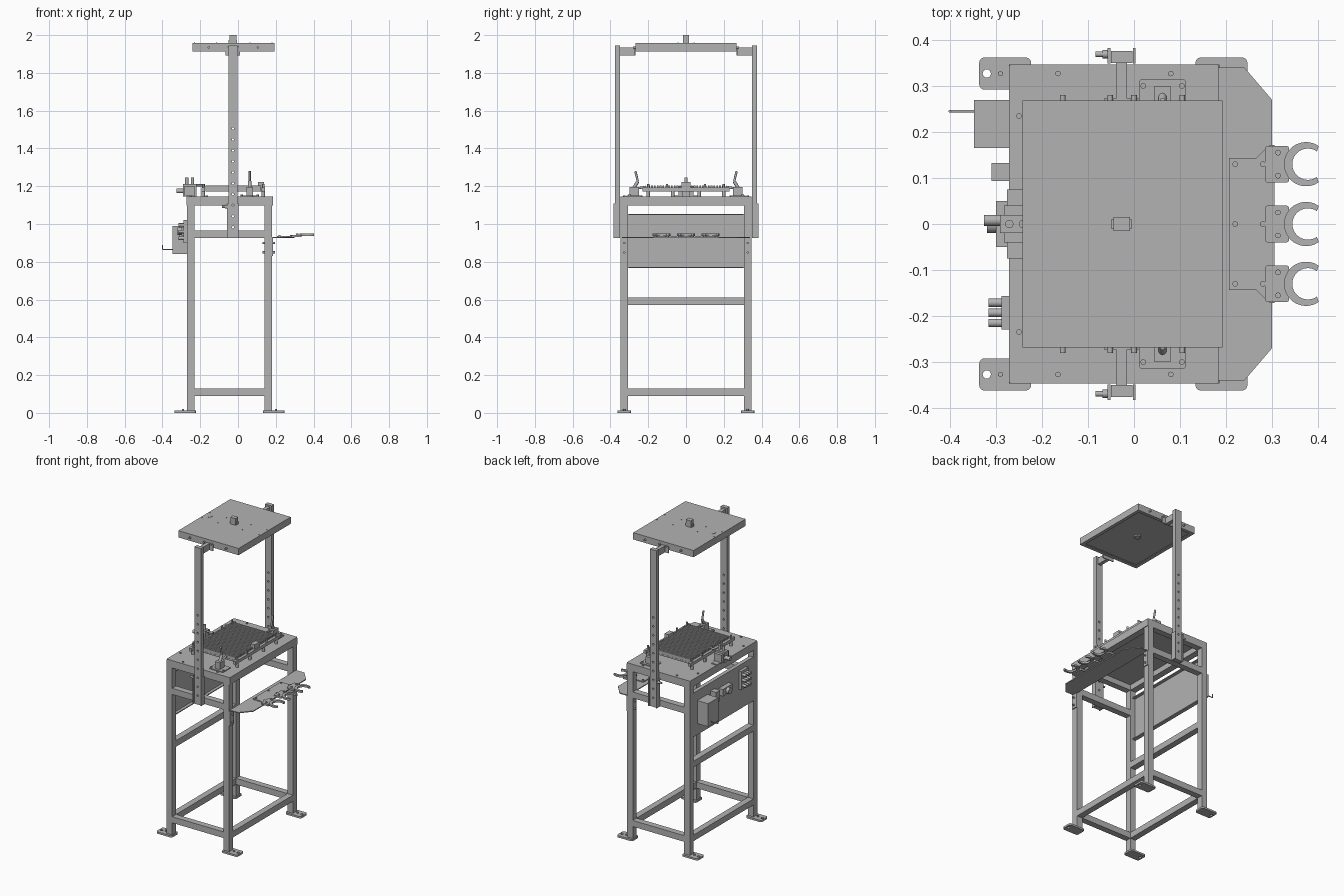
import bpy, bmesh, math
from mathutils import Vector, Matrix

cube = bpy.data.objects.get("Cube")
if cube:
    bpy.data.objects.remove(cube, do_unlink=True)

steel = bpy.data.materials.new("plain grey steel")
steel.use_nodes = True
steel.diffuse_color = (.45, .45, .45, 1)
steel.node_tree.nodes["Principled BSDF"].inputs["Base Color"].default_value = steel.diffuse_color

X, Y, Z = Matrix.Identity(3)


def finish(name, bm):
    bmesh.ops.recalc_face_normals(bm, faces=bm.faces)
    mesh = bpy.data.meshes.new(name)
    bm.to_mesh(mesh)
    bm.free()
    mesh.materials.append(steel)
    part = bpy.data.objects.new(name, mesh)
    bpy.context.collection.objects.link(part)
    return part


def around(centre, width):
    return centre - width / 2, centre + width / 2


def rise(base, height):
    return base, base + height


def grid(xs, ys, zs):
    return [Vector((x, y, z)) for x in xs for y in ys for z in zs]


def boxes(name, spans):
    bm = bmesh.new()
    for span in spans:
        low, high = (Vector(corner) for corner in zip(*span))
        place = Matrix.Translation((low + high) / 2)
        bmesh.ops.create_cube(bm, size=1, matrix=place @ Matrix.Diagonal((*(high - low), 1)))
    return finish(name, bm)


def box(name, x, y, z):
    return boxes(name, [(x, y, z)])


def frame(name, x, y, z, wall):
    # Rectangular ring of four bars
    left, right = x
    near, far = y
    inner = (left + wall, right - wall)
    return boxes(name, [((left, left + wall), y, z), ((right - wall, right), y, z),
                        (inner, (near, near + wall), z), (inner, (far - wall, far), z)])


def rods(name, starts, reach, radius, sides=16):
    bm = bmesh.new()
    turn = reach.to_track_quat("Z", "Y").to_matrix().to_4x4()
    for start in starts:
        bmesh.ops.create_cone(bm, cap_ends=True, segments=sides, radius1=radius, radius2=radius,
                              depth=reach.length, matrix=Matrix.Translation(start + reach / 2) @ turn)
    part = finish(name, bm)
    for face in part.data.polygons:
        face.use_smooth = len(face.vertices) == 4
    return part


def prism(name, outline, z):
    bottom, top = z
    bm = bmesh.new()
    face = bm.faces.new([bm.verts.new((x, y, bottom)) for x, y in outline])
    new = bmesh.ops.extrude_face_region(bm, geom=[face])["geom"]
    bmesh.ops.translate(bm, vec=Z * (top - bottom),
                        verts=[v for v in new if isinstance(v, bmesh.types.BMVert)])
    return finish(name, bm)


def rounded(x, y, radius):
    outline = []
    for step in range(20):
        angle = math.radians(step // 5 * 90 + step % 5 * 22.5)
        across, along = math.cos(angle), math.sin(angle)
        corner_x = x[1] - radius if step // 5 in (0, 3) else x[0] + radius
        corner_y = y[1] - radius if step < 10 else y[0] + radius
        outline.append((corner_x + radius * across, corner_y + radius * along))
    return outline


def symmetric(half):
    return half + [(x, -y) for x, y in reversed(half)]


def mirror(part):
    # Repeat a back part at the front
    part.modifiers.new("front copy", "MIRROR").use_axis = (False, True, False)
    return part


def drill(part, starts, reach, radius):
    cutter = rods("hole_cutter", starts, reach, radius)
    cut = part.modifiers.new("holes", "BOOLEAN")
    cut.object, cut.operation, cut.solver = cutter, "DIFFERENCE", "EXACT"
    graph = bpy.context.evaluated_depsgraph_get()
    mesh = bpy.data.meshes.new_from_object(part.evaluated_get(graph))
    part.modifiers.clear()
    part.data = mesh
    bpy.data.objects.remove(cutter, do_unlink=True)
    return part


# Shared sizes
TUBE, SHEET, BOLT = .04, .006, .006
DECK, RAIL, CROSS = 1.145, 1.097, .925
STAND_X, STAND_Y = (-.27, .18), (-.347, .347)
RIGHT, LEFT, SIDE = -.25, .16, .327
UPRIGHT, POST_Y = -.027, .363
HOOD_X, HOOD_Y = (-.242, .192), (-.268, .268)
HOOD_LOW, HOOD_TOP = .913 + 1, 1.957

# Stand: feet, legs and rails
for side, leg, outward in (("right", RIGHT, -1), ("left", LEFT, 1)):
    mirror(box(side + "_legs", around(leg, TUBE), around(SIDE, TUBE), (SHEET, RAIL)))
    toe = leg + outward * .03
    hole = grid([toe + outward * TUBE], [SIDE], [-TUBE])
    foot = prism(side + "_feet", rounded(around(toe, .113), around(SIDE, .07), SHEET * 2), (0, SHEET * 2))
    mirror(drill(foot, hole, Z, BOLT * 1.5))
    mirror(rods(side + "_foot_bolts", grid([leg + outward * TUBE], [SIDE], [0]), Z * .02, BOLT, 6))
frame("low_rails", STAND_X, STAND_Y, rise(.09, TUBE), TUBE)
frame("top_rails", STAND_X, STAND_Y, (RAIL, DECK - SHEET), TUBE)
mirror(box("cross_rails", (RIGHT, LEFT), around(SIDE, TUBE), rise(CROSS, TUBE)))
box("right_middle_rail", around(RIGHT, TUBE), STAND_Y, rise(.57, TUBE))

# Table top with folded edge and bolts
table_x = (-.272, .184)
prism("table_top", rounded(table_x, STAND_Y, BOLT), (DECK - SHEET * 2, DECK))
frame("table_skirt", table_x, STAND_Y, (RAIL, DECK - SHEET), SHEET)
mirror(rods("table_bolts", grid((-.165, .08), [SIDE], [DECK]), Z * SHEET, BOLT))
mirror(rods("table_edge_bolts", grid([RIGHT], [.235], [DECK]), Z * SHEET, BOLT))

# Drilled uprights in clamp channels, carrying the hood arms
post = box("uprights", around(UPRIGHT, .047), around(POST_Y, .027), (CROSS, HOOD_TOP - SHEET * 2))
holes = grid([UPRIGHT], [SIDE], [CROSS + (step + 1) * .058 for step in range(10)])
mirror(drill(post, holes, Y * TUBE * 2, BOLT))
for edge in around(UPRIGHT, .055):
    mirror(box("clamp_channels", around(edge, SHEET), around(POST_Y + SHEET / 2, .034), (CROSS, RAIL + BOLT * 2)))
knob = grid([UPRIGHT - .03], [POST_Y + SHEET], [RAIL - SHEET])
mirror(rods("clamp_knobs", knob, X * -.012, BOLT * 1.5))
mirror(rods("clamp_screws", knob, X * -.027, BOLT))
arm_z = (1.893, 1.935)
mirror(box("hood_arms", around(UPRIGHT, .024), (.27, POST_Y), arm_z))
mirror(box("hood_brackets", around(UPRIGHT, .077), around(.27, SHEET), arm_z))

# Hood: shallow tray open below
hood_outline = (HOOD_X, HOOD_Y)
box("hood_top", *hood_outline, (HOOD_TOP - SHEET, HOOD_TOP))
frame("hood_walls", *hood_outline, (HOOD_LOW, HOOD_TOP - SHEET), SHEET)
frame("hood_lip", *hood_outline, rise(HOOD_LOW, SHEET), .022)
box("hood_underplate", *hood_outline, rise(HOOD_LOW + .02, SHEET))
box("hood_spigot", around(UPRIGHT, .036), around(0, .03), (HOOD_TOP, 2))
box("hood_spigot_flange", around(UPRIGHT, .045), around(0, .02), rise(HOOD_TOP, .018))
rods("hood_under_ring", grid([UPRIGHT], [0], [HOOD_LOW + BOLT * 2]), Z * .01, .022, 24)
prism("hood_slot", rounded(around(-.2, .016), around(0, .032), .007), rise(HOOD_TOP, SHEET / 3))
mirror(rods("hood_rivets", grid((-.23, -.113, .063, .18), [.043], [HOOD_TOP]), Z * SHEET / 2, BOLT / 2))
mirror(rods("hood_edge_bolts", grid((-.155, -.052, 0, .105), HOOD_Y[1:], arm_z[1:]), Y * BOLT * 2, BOLT))

# Ribbed work grid on its posts
grid_x, grid_y = (-.172, .122), (-.2, .2)
grid_z = DECK + .028
box("grid_plate", grid_x, grid_y, rise(grid_z, .01))
boxes("grid_ribs", [(grid_x, around((step - 13) * .015, .008), rise(grid_z, .031)) for step in range(27)])
for edge in (grid_x[0] - BOLT * 2, grid_x[1] + BOLT * 2):
    box("grid_rail", around(edge, .018), around(0, .46), rise(grid_z, .02))
    mirror(rods("grid_posts", grid([edge], (.07, .2), [DECK]), Z * .03, BOLT * 1.5))
    mirror(rods("grid_studs", grid([edge], (.1, .2), [grid_z]), Z * TUBE, BOLT))
box("grid_stop_block", around(grid_x[1], .03), around(0, .05), rise(grid_z, .05))

# Toggle clamps at both ends of the table
clamp = .062
base_x, base_y = around(clamp, .1), (.235, .315)
mirror(prism("clamp_bases", rounded(base_x, base_y, BOLT), rise(DECK, SHEET)))
mirror(box("clamp_bodies", around(clamp, .035), (.25, .3), rise(DECK, .05)))
pivot, elbow = grid([clamp], [.28], [DECK + TUBE]) + grid([clamp], [.255], [DECK + TUBE * 2])
mirror(rods("clamp_levers", [pivot], elbow - pivot, BOLT * 1.5))
mirror(rods("clamp_handles", [elbow], Y * .013 + Z * .055, BOLT))
mirror(rods("clamp_plungers", [pivot], Y * -.07 + Z * BOLT * 2, BOLT))
mirror(rods("clamp_bolts", grid(around(clamp, .084), [.3], [DECK]), Z * BOLT * 2, BOLT))

# Drive unit on the right edge of the table
drive = RIGHT - BOLT
box("drive_foot", around(drive, TUBE), around(0, .15), rise(DECK, SHEET))
box("drive_body", around(drive, .054), around(0, .08), rise(DECK, .055))
box("drive_cap", around(drive, .07), around(0, TUBE), rise(DECK, .067))
rods("drive_fittings", grid(around(drive, .03), [0], [DECK]), Z * .1, BOLT * 1.5)
rods("drive_connector", grid([drive], [.008], [DECK + .03]), X * -.07, BOLT * 2)
rods("drive_shaft", grid([drive], [0], [DECK + .06]), X * .08, BOLT)

# Equipment panel with box, valves and hook
panel, panel_z = STAND_X[0], (.77, 1.05)
box("equipment_panel", rise(panel, SHEET), STAND_Y, panel_z)
for edge in panel_z:
    box("panel_flange", rise(panel, .025), around(0, .61), around(edge, SHEET))
box("control_box", (panel - .078, panel), (.165, .27), (.84, .99))
hook = grid([panel - .13], [.245], [.865])
rods("box_hook", hook, X * .06, SHEET / 2)
rods("box_hook_tip", hook, Z * .025, SHEET / 2)
box("regulator", (panel - TUBE, panel), around(.113, TUBE), (.93, 1))
box("gauge_block", (panel - .03, panel), around(0, .1), (.94, .985))
rods("gauge", grid([panel], [0], [.962]), X * -.05, .02, 24)
valves = -.193
box("valve_block", (panel - .018, panel), around(valves, .073), (.9, 1.02))
rods("valve_fittings", grid([panel], (*around(valves, .044), valves), (.925, .96, .995)), X * -.046, BOLT * 1.5)

# Side shelf with cut corners, bolted to the legs
shelf_x = STAND_X[1]
prism("shelf", symmetric([(shelf_x, .34), (.24, .34), (.3, .27)]), rise(CROSS, SHEET))
mirror(box("shelf_leg_plates", rise(shelf_x, SHEET), around(SIDE, TUBE), (.83, CROSS)))
mirror(rods("shelf_bolts", grid([LEFT - .03], [SIDE], (.85, .9)), X * .065, BOLT))

# Holder plate and three open clips
holder_z = CROSS + SHEET
prism("holder_plate", symmetric([(.207, .143), (.265, .143), (.295, .172), (.305, .172)]), rise(holder_z, SHEET))
clip_rows = (-.13, 0, .13)
rods("holder_bolts", grid((.22, .28), clip_rows, [holder_z]), Z * BOLT * 2, BOLT)
sweep = [math.radians(55 + step * 10) for step in range(26)]
for row in clip_rows:
    prism("clip_tab", rounded(around(.311, .052), around(row, .08), BOLT), rise(holder_z, SHEET * 2))
    rim = [(.374, .048, angle) for angle in sweep] + [(.378, .034, angle) for angle in reversed(sweep)]
    jaw = [(centre + radius * math.cos(angle), row + radius * math.sin(angle)) for centre, radius, angle in rim]
    prism("clip_jaw", jaw, rise(holder_z + SHEET, SHEET * 2))
    rods("clip_bolts", grid([.313], around(row, .05), [holder_z]), Z * .02, BOLT)
